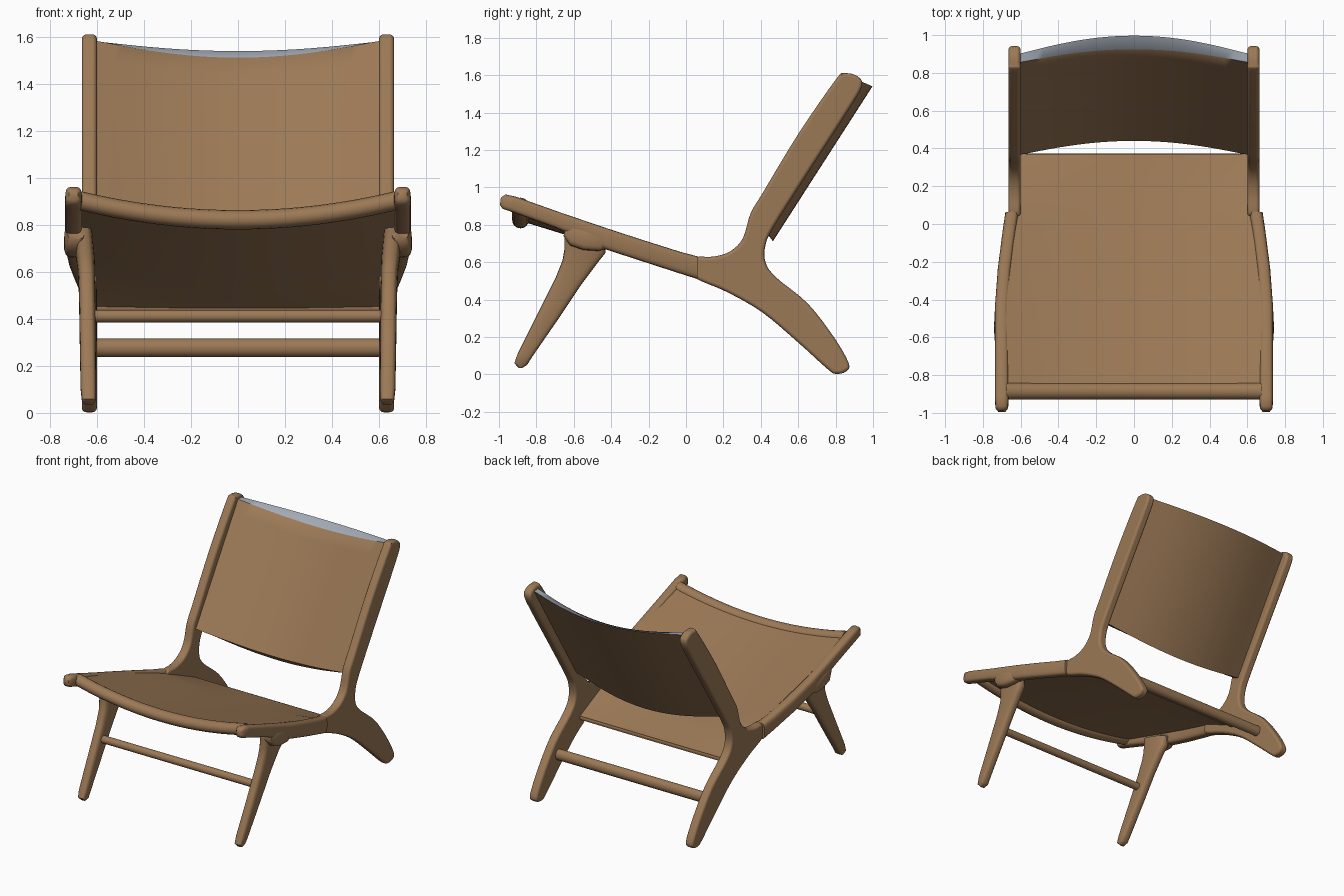
import bpy, bmesh, math
from mathutils import Vector

if "Cube" in bpy.data.objects:
    bpy.data.objects.remove(bpy.data.objects["Cube"])


def material(name, col):
    m = bpy.data.materials.new(name)
    m.diffuse_color = (*col, 1)
    m.use_nodes = True
    m.node_tree.nodes["Principled BSDF"].inputs["Base Color"].default_value = m.diffuse_color
    return m


BROWN = material("warm brown", (0.33, 0.19, 0.092))
GREY = material("pale grey", (0.36, 0.40, 0.46))


def finish(name, bm, mirror=False, bevel=0.0):
    bmesh.ops.recalc_face_normals(bm, faces=bm.faces)
    me = bpy.data.meshes.new(name)
    bm.to_mesh(me)
    bm.free()
    me.materials.append(BROWN)
    me.materials.append(GREY)
    ob = bpy.data.objects.new(name, me)
    bpy.context.collection.objects.link(ob)
    bpy.ops.object.select_all(action='DESELECT')
    ob.select_set(True)
    bpy.context.view_layer.objects.active = ob
    bpy.ops.object.shade_smooth_by_angle(angle=math.radians(50))
    if bevel:
        for p in me.polygons:
            p.use_smooth = True
        for e in me.edges:
            e.use_edge_sharp = False
        b = ob.modifiers.new("round", 'BEVEL')
        b.width, b.segments, b.limit_method = bevel, 3, 'ANGLE'
        b.angle_limit = math.radians(60)
        b.use_clamp_overlap = False
        b.harden_normals = True
    if mirror:
        ob.modifiers.new("mirror", 'MIRROR')
    return ob


def smooth_loop(pts, n=4):
    """Closed Catmull-Rom curve through the points."""
    out, k = [], len(pts)
    for i in range(k):
        a, b, c, d = (Vector(pts[(i + j) % k]) for j in (-1, 0, 1, 2))
        for s in range(n):
            t = s / n
            out.append(0.5 * (2 * b + (c - a) * t + (2 * a - 5 * b + 4 * c - d) * t * t
                              + (3 * b - a - 3 * c + d) * t ** 3))
    return out


def plate(name, pts, x0, x1, bevel):
    """Side-view profile extruded along x."""
    bm = bmesh.new()
    f = bm.faces.new([bm.verts.new((x0, p[0], p[1])) for p in smooth_loop(pts)])
    r = bmesh.ops.extrude_face_region(bm, geom=[f])
    for v in r['geom']:
        if isinstance(v, bmesh.types.BMVert):
            v.co.x = x1
    return finish(name, bm, True, bevel)


def loft(name, stations, mirror=True, power=0.6, n=20):
    """Rounded bar: each station is (x, lower yz, upper yz, half width in x)."""
    bm = bmesh.new()
    rings = []
    for x, lo, hi, w in stations:
        lo, hi = Vector(lo), Vector(hi)
        c, h = (lo + hi) / 2, (hi - lo) / 2
        ring = []
        for i in range(n):
            a = 2 * math.pi * i / n
            ca, sa = math.cos(a), math.sin(a)
            ca = math.copysign(abs(ca) ** power, ca)
            sa = math.copysign(abs(sa) ** power, sa)
            p = c + h * sa
            ring.append(bm.verts.new((x + w * ca, p.x, p.y)))
        rings.append(ring)
    for a, b in zip(rings, rings[1:]):
        for i in range(n):
            bm.faces.new((a[i], a[(i + 1) % n], b[(i + 1) % n], b[i]))
    bm.faces.new(rings[0])
    bm.faces.new(rings[-1])
    return finish(name, bm, mirror)


def tube(name, path, rx, rz, n=16):
    """Cross bar running along x, oval in section."""
    bm = bmesh.new()
    rings = [[bm.verts.new((x, y + rx * math.cos(2 * math.pi * i / n),
                            z + rz * math.sin(2 * math.pi * i / n))) for i in range(n)]
             for x, y, z in path]
    for a, b in zip(rings, rings[1:]):
        for i in range(n):
            bm.faces.new((a[i], a[(i + 1) % n], b[(i + 1) % n], b[i]))
    bm.faces.new(rings[0])
    bm.faces.new(rings[-1])
    return finish(name, bm)


def sheet(name, top, bottom, nu, nv, grey_end=False):
    """Closed slab between two surfaces, u in -1..1, v in 0..1."""
    bm = bmesh.new()
    A, B = ([[bm.verts.new(f(2 * i / nu - 1, j / nv)) for j in range(nv + 1)]
             for i in range(nu + 1)] for f in (top, bottom))
    for G in (A, B):
        for i in range(nu):
            for j in range(nv):
                bm.faces.new((G[i][j], G[i + 1][j], G[i + 1][j + 1], G[i][j + 1]))
    for i in range(nu):
        for j in (0, nv):
            f = bm.faces.new((A[i][j], A[i + 1][j], B[i + 1][j], B[i][j]))
            f.material_index = 1 if grey_end and j == nv else 0
    for j in range(nv):
        for i in (0, nu):
            bm.faces.new((A[i][j], A[i][j + 1], B[i][j + 1], B[i][j]))
    return finish(name, bm)


def lerp(a, b, t):
    return a + (b - a) * t


def interp(table, y):
    for (y0, a), (y1, b) in zip(table, table[1:]):
        if y <= y1:
            return lerp(a, b, (y - y0) / (y1 - y0))
    return table[-1][1]


# Rear leg and back post in one piece
plate("rear_leg_and_back_post", [
    (0.80, 1.575), (0.845, 1.61), (0.915, 1.595), (0.94, 1.54), (0.86, 1.40), (0.66, 1.09),
    (0.47, 0.79), (0.425, 0.69), (0.425, 0.60), (0.48, 0.52), (0.65, 0.38), (0.79, 0.20),
    (0.87, 0.06), (0.855, 0.015), (0.80, 0.003), (0.755, 0.03), (0.60, 0.17), (0.41, 0.33),
    (0.22, 0.44), (0.05, 0.515), (0.04, 0.57), (0.05, 0.625), (0.15, 0.63), (0.24, 0.66),
    (0.305, 0.73), (0.345, 0.86), (0.41, 0.97), (0.60, 1.285)], 0.60, 0.665, 0.02)

# Seat rail, splaying outward to the front
loft("seat_rail", [
    (0.70, (-0.995, 0.905), (-0.99, 0.945), 0.020), (0.70, (-0.98, 0.885), (-0.965, 0.962), 0.034),
    (0.70, (-0.93, 0.868), (-0.91, 0.950), 0.036), (0.70, (-0.70, 0.785), (-0.67, 0.865), 0.036),
    (0.70, (-0.45, 0.675), (-0.42, 0.78), 0.036), (0.685, (-0.25, 0.61), (-0.22, 0.715), 0.036),
    (0.66, (-0.05, 0.545), (-0.03, 0.655), 0.036), (0.645, (0.06, 0.51), (0.065, 0.63), 0.036)])

# Front leg and its joint block under the rail
loft("front_leg", [
    (0.635, (-0.895, 0.035), (-0.875, 0.035), 0.018), (0.635, (-0.918, 0.06), (-0.85, 0.05), 0.030),
    (0.637, (-0.90, 0.11), (-0.825, 0.09), 0.033), (0.64, (-0.79, 0.33), (-0.68, 0.30), 0.034),
    (0.642, (-0.70, 0.51), (-0.56, 0.48), 0.035), (0.645, (-0.66, 0.61), (-0.47, 0.60), 0.037),
    (0.65, (-0.65, 0.67), (-0.43, 0.65), 0.040), (0.66, (-0.65, 0.79), (-0.43, 0.72), 0.040)])
loft("leg_joint", [
    (0.69, (-0.655, 0.74), (-0.64, 0.80), 0.035), (0.695, (-0.62, 0.69), (-0.60, 0.80), 0.044),
    (0.695, (-0.55, 0.665), (-0.53, 0.78), 0.046), (0.695, (-0.47, 0.66), (-0.45, 0.75), 0.042),
    (0.69, (-0.43, 0.67), (-0.42, 0.73), 0.032)])

# Cross bars
tube("front_stretcher", [(-0.63, -0.69, 0.412), (0.63, -0.69, 0.412)], 0.027, 0.027)
tube("rear_stretcher", [(-0.63, 0.62, 0.277), (0.63, 0.62, 0.277)], 0.034, 0.039)

# Sagging seat, with a rolled front edge and a thin rear bar
WIDTH = [(-1, 0.685), (-0.4, 0.675), (0.06, 0.62), (0.4, 0.605)]
LIFT = [(-1, 0.08), (-0.4, 0.072), (0.06, 0.05), (0.38, 0.0)]


def seat_top(u, v, drop=0.0):
    y = lerp(-0.89, 0.37, v)
    z = lerp(0.85, 0.462, v) + interp(LIFT, y) * u * u
    return (u * interp(WIDTH, y), y, z - drop)


sheet("seat", seat_top, lambda u, v: seat_top(u, v, 0.028), 24, 24)
tube("seat_front_roll", [(0.675 * i / 12, -0.885, 0.822 + 0.082 * (i / 12) ** 2)
                         for i in range(-12, 13)], 0.044, 0.041)
tube("seat_rear_bar", [(-0.61, 0.352, 0.448), (0.61, 0.352, 0.448)], 0.02, 0.02)


# Curved backrest, thicker at the top, with a pale upper edge
def back(lo_side, lo_mid, hi_side, hi_mid):
    def f(u, v):
        k = (1 - u * u) ** 1.15
        lo = Vector(lo_side).lerp(Vector(lo_mid), k)
        hi = Vector(hi_side).lerp(Vector(hi_mid), k)
        p = lo.lerp(hi, v)
        return (u * 0.615, p.x, p.y)
    return f


sheet("backrest", back((0.365, 0.82), (0.44, 0.745), (0.855, 1.585), (0.925, 1.512)),
      back((0.41, 0.80), (0.465, 0.712), (0.90, 1.582), (0.997, 1.54)), 28, 10, True)
